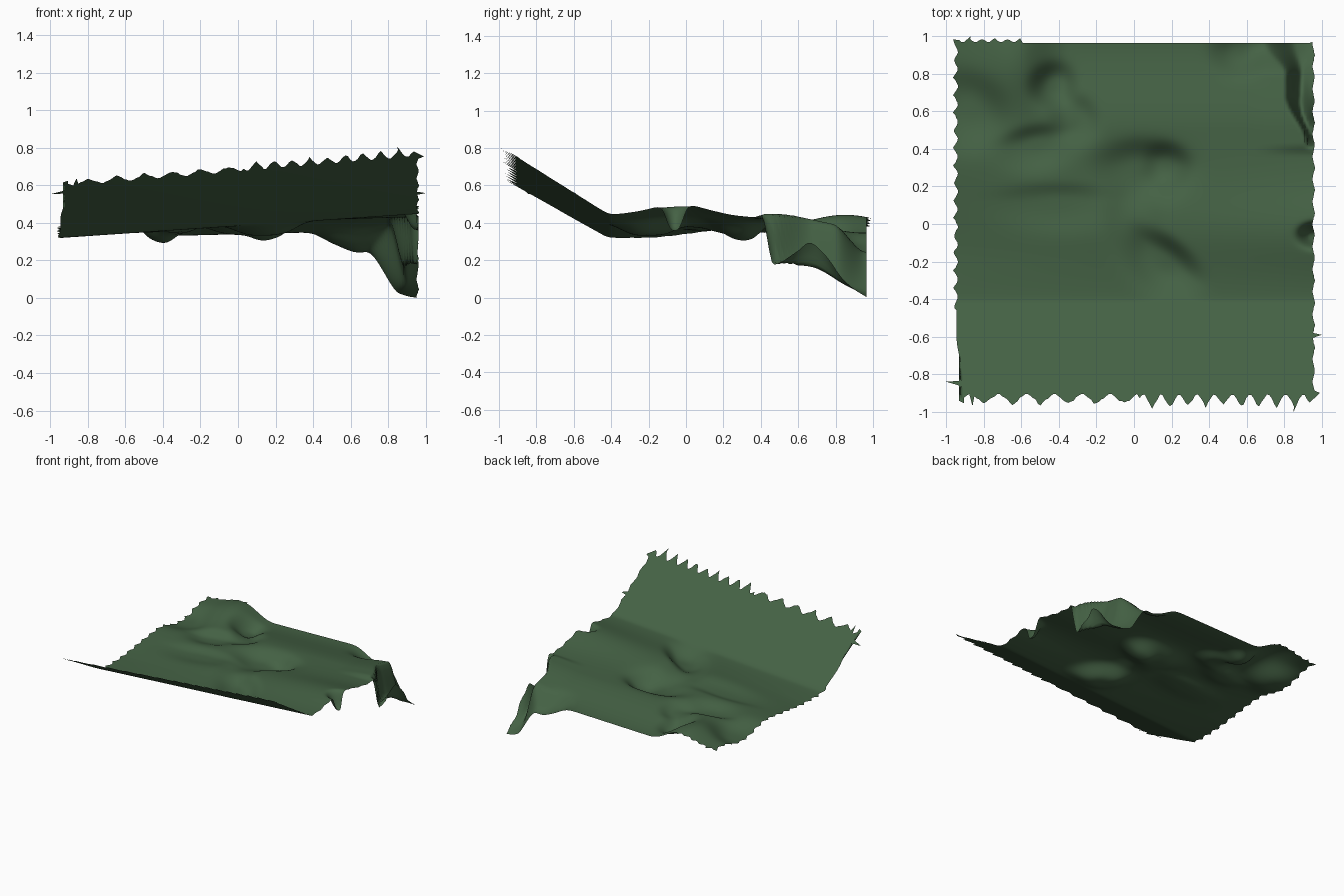
import bpy
import bmesh
import math
import random

random.seed(4)
N = 140
X0, X1, Y0, Y1 = -0.945, 0.95, -0.90, 0.965

cube = bpy.data.objects.get("Cube")
if cube:
    bpy.data.objects.remove(cube, do_unlink=True)


def smooth(t):
    t = max(0.0, min(1.0, t))
    return t * t * (3 - 2 * t)


# Hollows with one steep bank: centre x, y, half length, half width, angle, depth, tail
HOLLOWS = [
    (0.05, 0.30, 0.23, 0.13, 0, 0.07, 1.3),
    (0.18, 0.32, 0.11, 0.09, -20, 0.04, 1.5),
    (0.17, -0.19, 0.19, 0.09, -38, 0.075, 1.8),
    (0.00, 0.02, 0.14, 0.17, 0, 0.035, 1.2),
    (-0.52, 0.43, 0.19, 0.08, 10, 0.045, 1.6),
    (-0.43, 0.74, 0.11, 0.10, 40, 0.07, 1.1),
    (-0.31, 0.57, 0.12, 0.10, -45, 0.045, 1.2),
    (-0.40, 0.12, 0.30, 0.08, 0, 0.025, 1.8),
    (-0.87, 0.62, 0.20, 0.15, -40, 0.06, 1.3),
    (0.56, 0.92, 0.13, 0.12, 0, 0.06, 1.0),
    (0.97, -0.06, 0.08, 0.055, 0, 0.14, 1.0),
]


def hollow(x, y, cx, cy, length, width, angle, depth, tail):
    c, s = math.cos(math.radians(angle)), math.sin(math.radians(angle))
    u = ((x - cx) * c + (y - cy) * s) / length
    v = ((y - cy) * c - (x - cx) * s) / width
    if v < 0:
        v /= tail
    return depth * math.exp(-math.hypot(u, v) ** 3)


def height(x, y):
    # rolling ground, higher on the +x side
    blend = smooth((y + 0.2) / 0.6)
    z = (0.38 + 0.065 * x) * (1 - blend) + (0.405 + 0.025 * x) * blend
    z += 0.055 * (0.6 + 0.5 * x) * math.exp(-((y + 0.03) / 0.22) ** 2)
    z -= sum(hollow(x, y, *h) for h in HOLLOWS)
    # mound in one back corner, gentle fall along the rest of the back
    z += 0.055 * math.exp(-((x + 0.65) / 0.15) ** 2 - ((y - 0.85) / 0.23) ** 2)
    z -= 0.065 * smooth((y - 0.5) / 0.45) * smooth((x + 0.6) / 0.25)
    z -= 0.13 * smooth((x - 0.45) / 0.35) * smooth((y - 0.78) / 0.2)
    # other back corner: rim, cliff, valley floor and the ridge on the edge
    z += 0.02 * smooth((x - 0.6) / 0.3) * smooth((y - 0.36) / 0.07)
    back = smooth((y - 0.8) / 0.17)
    rim = 0.80 + 0.11 * smooth((0.68 - y) / 0.24) - 0.12 * back
    width = 0.04 + 0.06 * smooth((y - 0.5) / 0.2) + 0.08 * back
    t = smooth((x - rim) / width) * smooth((y - 0.40) / 0.07)
    floor = 0.165 * (1 - max(0.0, min(1.0, (y - 0.46) / 0.51)) ** 1.7)
    floor += 0.17 * math.exp(-((x - 0.97) / 0.06) ** 2 - ((y - 0.68) / 0.13) ** 2)
    floor += 0.05 * back * smooth((0.95 - x) / 0.2)
    z = z * (1 - t) + min(z, floor) * t
    # flat ramp rising to the front
    ramp = 0.385 + 0.067 * x + (-0.42 - y) * (0.595 + 0.035 * x)
    return 0.5 * (z + ramp + math.hypot(z - ramp, 0.012))


def ragged(i, step, size):
    """Sawtooth offset along an edge with some random variation."""
    tooth = abs((i % step) / step - 0.5) * 2
    return size * tooth * random.uniform(0.7, 1.0)


# Ground sheet with torn edges
bm = bmesh.new()
grid = []
for j in range(N + 1):
    row = []
    for i in range(N + 1):
        x = X0 + (X1 - X0) * i / N
        y = Y0 + (Y1 - Y0) * j / N
        if i == 0 and y > -0.45:
            x -= ragged(j, 7, 0.03) - 0.01
        elif i == 0:
            x += 0.04 * smooth((-0.6 - y) / 0.25)
        elif i == N:
            x += ragged(j, 9, 0.015)
        if j == 0:
            y -= ragged(i, 7, 0.085) if x > 0.02 else ragged(i, 11, 0.07)
        elif j == N and x < -0.6:
            y += ragged(i, 5, 0.025)
        row.append(bm.verts.new((x, y, 0)))
    grid.append(row)

# Long torn points at the corners
for j, i, x, y in [(0, N - 6, 0.85, -1.0), (0, N, 0.99, -0.90), (23, N, 1.0, -0.59),
                   (4, 0, -1.0, -0.84), (0, 6, -0.86, -0.97), (N, 4, -0.87, 1.0),
                   (N, N, 0.95, 0.97)]:
    grid[j][i].co.x, grid[j][i].co.y = x, y

for v in bm.verts:
    v.co.z = height(v.co.x, v.co.y)
lowest = min(v.co.z for v in bm.verts)
for v in bm.verts:
    v.co.z -= lowest

for j in range(N):
    for i in range(N):
        face = bm.faces.new((grid[j][i], grid[j][i + 1], grid[j + 1][i + 1], grid[j + 1][i]))
        face.smooth = True

mesh = bpy.data.meshes.new("ground_sheet")
bm.to_mesh(mesh)
bm.free()
ground = bpy.data.objects.new("ground_sheet", mesh)
bpy.context.collection.objects.link(ground)

# Grass colour
grass = bpy.data.materials.new("grass_green")
grass.use_nodes = True
colour = (0.058, 0.12, 0.058, 1)
grass.diffuse_color = colour
grass.node_tree.nodes["Principled BSDF"].inputs["Base Color"].default_value = colour
mesh.materials.append(grass)
